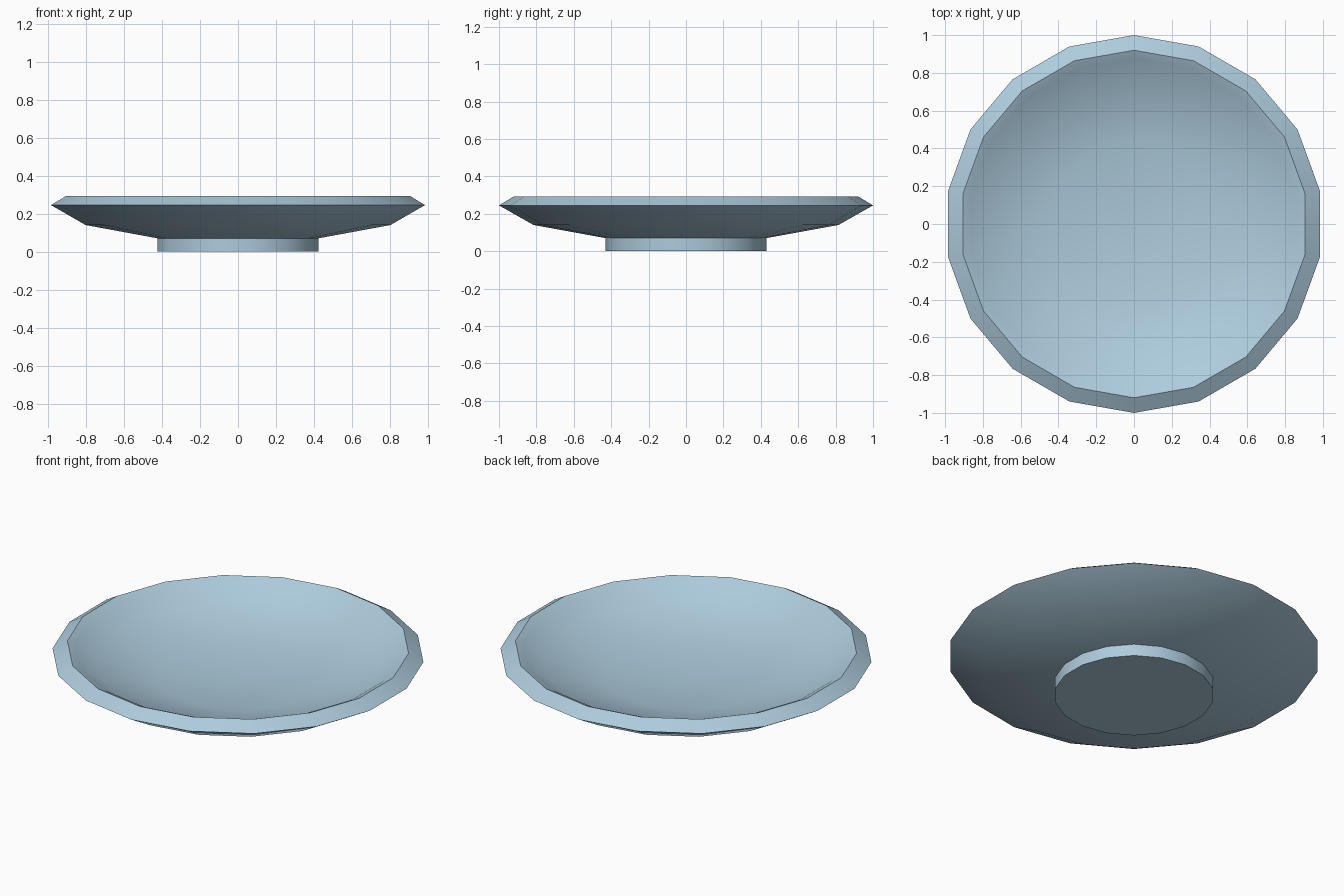
import bpy, bmesh, math

if "Cube" in bpy.data.objects:
    bpy.data.objects.remove(bpy.data.objects["Cube"])

SIDES = 18

mat = bpy.data.materials.new("pale_blue")
mat.diffuse_color = (0.42, 0.60, 0.72, 1)
mat.use_nodes = True
mat.node_tree.nodes["Principled BSDF"].inputs["Base Color"].default_value = mat.diffuse_color


def lathe(name, profile):
    """Turn an (r, z) profile around z; r = 0 ends become a single centre point."""
    bm = bmesh.new()
    rings = []
    for r, z in profile:
        if r == 0:
            rings.append([bm.verts.new((0, 0, z))] * SIDES)
        else:
            rings.append([bm.verts.new((r * math.sin(2 * math.pi * i / SIDES),
                                        r * math.cos(2 * math.pi * i / SIDES), z))
                          for i in range(SIDES)])
    for a, b in zip(rings, rings[1:]):
        for i in range(SIDES):
            j = (i + 1) % SIDES
            corners = list(dict.fromkeys((a[i], a[j], b[j], b[i])))
            bm.faces.new(corners)
    bmesh.ops.recalc_face_normals(bm, faces=bm.faces)
    mesh = bpy.data.meshes.new(name)
    bm.to_mesh(mesh)
    bm.free()
    mesh.materials.append(mat)
    obj = bpy.data.objects.new(name, mesh)
    bpy.context.collection.objects.link(obj)
    bpy.context.view_layer.objects.active = obj
    obj.select_set(True)
    bpy.ops.object.shade_smooth_by_angle(angle=math.radians(50))
    obj.select_set(False)
    return obj


# Plate: foot, underside, bevelled rim and shallow bowl in one closed profile
lathe("plate", [
    (0, 0), (0.43, 0), (0.43, 0.07),          # foot
    (0.815, 0.14), (1.0, 0.245),              # underside
    (0.92, 0.293), (0.875, 0.272),            # rim
    (0.77, 0.204), (0.44, 0.125), (0, 0.1),   # bowl
])
